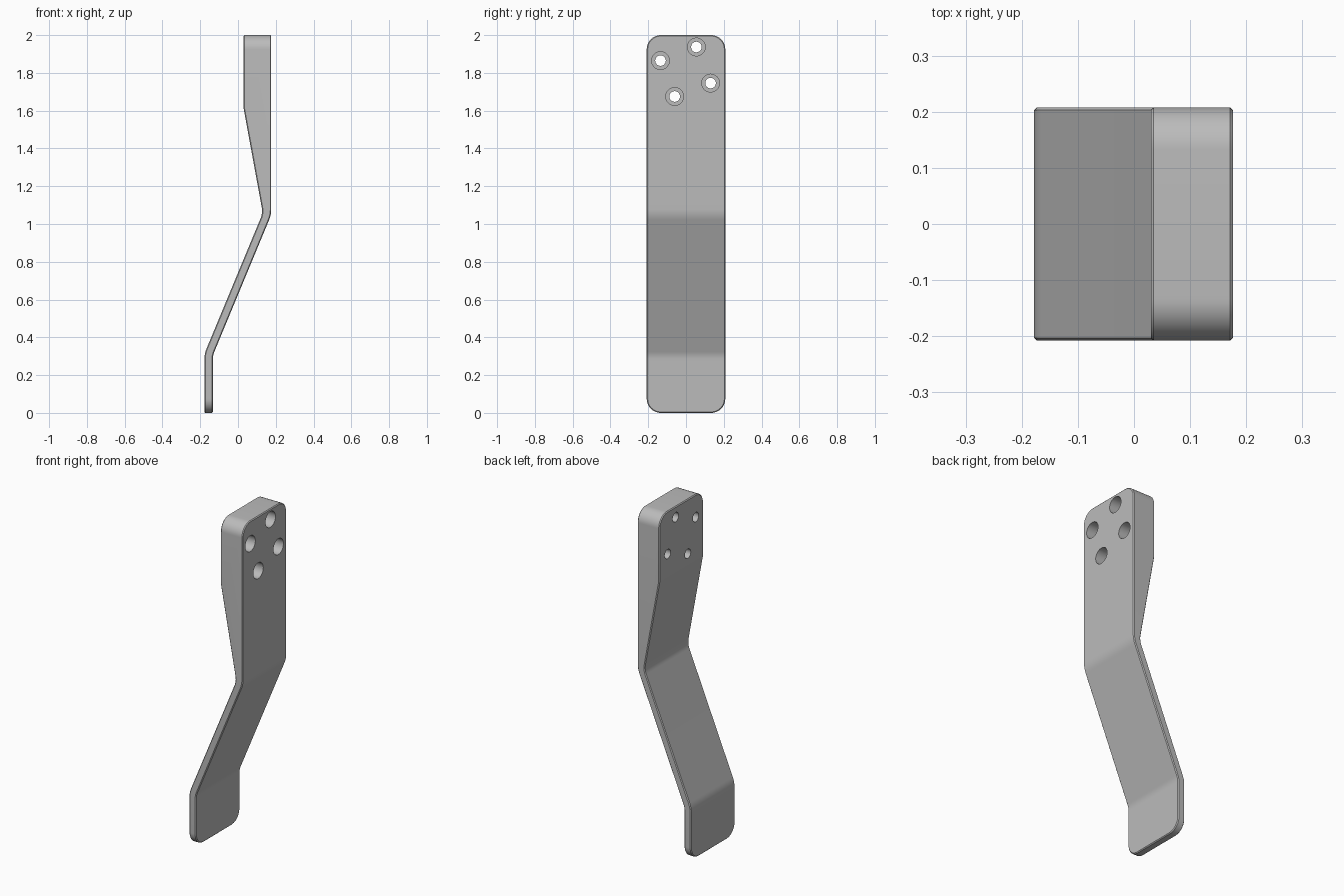
import bpy, bmesh, math
from mathutils import Vector, Matrix

if "Cube" in bpy.data.objects:
    bpy.data.objects.remove(bpy.data.objects["Cube"], do_unlink=True)

HALF_WIDTH = 0.208
CORNER = 0.075

# Material
grey = bpy.data.materials.new("plain_grey")
grey.use_nodes = True
colour = (0.5, 0.5, 0.5, 1)
grey.diffuse_color = colour
grey.node_tree.nodes["Principled BSDF"].inputs["Base Color"].default_value = colour


def fillet(path):
    """Round each (x, z, radius) corner of a closed outline."""
    out = []
    for i, (x, z, r) in enumerate(path):
        p = Vector((x, z))
        if r == 0:
            out.append(p)
            continue
        a = (Vector(path[i - 1][:2]) - p).normalized()
        b = (Vector(path[(i + 1) % len(path)][:2]) - p).normalized()
        half = a.angle(b) / 2
        centre = p + (a + b).normalized() * r / math.sin(half)
        start = p + a * r / math.tan(half) - centre
        end = p + b * r / math.tan(half) - centre
        turn = start.angle_signed(end)
        for k in range(7):
            out.append(centre + Matrix.Rotation(-turn * k / 6, 2) @ start)
    return out


def make_object(name, bm):
    bmesh.ops.recalc_face_normals(bm, faces=bm.faces)
    mesh = bpy.data.meshes.new(name)
    bm.to_mesh(mesh)
    bm.free()
    mesh.materials.append(grey)
    obj = bpy.data.objects.new(name, mesh)
    bpy.context.collection.objects.link(obj)
    return obj


# Bracket: side profile extruded across the width
profile = fillet([
    (0.03, 2, 0), (0.03, 1.61, 0), (0.131, 1.058, 0.1), (-0.178, 0.313, 0.15),
    (-0.178, 0, 0), (-0.133, 0, 0), (-0.133, 0.305, 0.105), (0.176, 1.049, 0.15),
    (0.176, 2, 0)])
bm = bmesh.new()
side = bm.faces.new([bm.verts.new((p.x, -HALF_WIDTH, p.y)) for p in profile])
ext = bmesh.ops.extrude_face_region(bm, geom=[side])
moved = [g for g in ext["geom"] if isinstance(g, bmesh.types.BMVert)]
bmesh.ops.translate(bm, verts=moved, vec=(0, 2 * HALF_WIDTH, 0))

# Rounded end corners
ends = [e for e in bm.edges
        if all(v.co.z < 0.001 or v.co.z > 1.999 for v in e.verts)
        and abs(e.verts[0].co.y - e.verts[1].co.y) < 0.001]
bmesh.ops.bevel(bm, geom=ends, offset=CORNER, segments=12, profile=0.5, affect='EDGES')
bracket = make_object("bracket", bm)

# Fine chamfer on the rim
rim = bracket.modifiers.new("rim_chamfer", 'BEVEL')
rim.width = 0.005
rim.segments = 1
rim.limit_method = 'ANGLE'
rim.angle_limit = math.radians(50)

# Counterbored screw holes: wide from the +x face, narrow all the way through
HOLES = [(-0.135, 1.865), (0.055, 1.937), (0.13, 1.746), (-0.06, 1.675)]


def hole_cutter(name, radius, x0, x1):
    bm = bmesh.new()
    for y, z in HOLES:
        place = Matrix.Translation(((x0 + x1) / 2, y, z)) @ Matrix.Rotation(math.pi / 2, 4, 'Y')
        bmesh.ops.create_cone(bm, cap_ends=True, segments=48, radius1=radius,
                              radius2=radius, depth=x1 - x0, matrix=place)
    obj = make_object(name, bm)
    obj.hide_render = True
    cut = bracket.modifiers.new(name, 'BOOLEAN')
    cut.operation = 'DIFFERENCE'
    cut.solver = 'EXACT'
    cut.object = obj
    return obj


cutters = [hole_cutter("screw_hole_cutter", 0.028, -0.1, 0.3),
           hole_cutter("counterbore_cutter", 0.047, 0.075, 0.3)]

# Bake the modifiers, drop the cutters and shade
bpy.ops.object.select_all(action='DESELECT')
bracket.select_set(True)
bpy.context.view_layer.objects.active = bracket
for name in [m.name for m in bracket.modifiers]:
    bpy.ops.object.modifier_apply(modifier=name)
for obj in cutters:
    bpy.data.objects.remove(obj, do_unlink=True)
bpy.ops.object.shade_smooth_by_angle(angle=math.radians(9))
